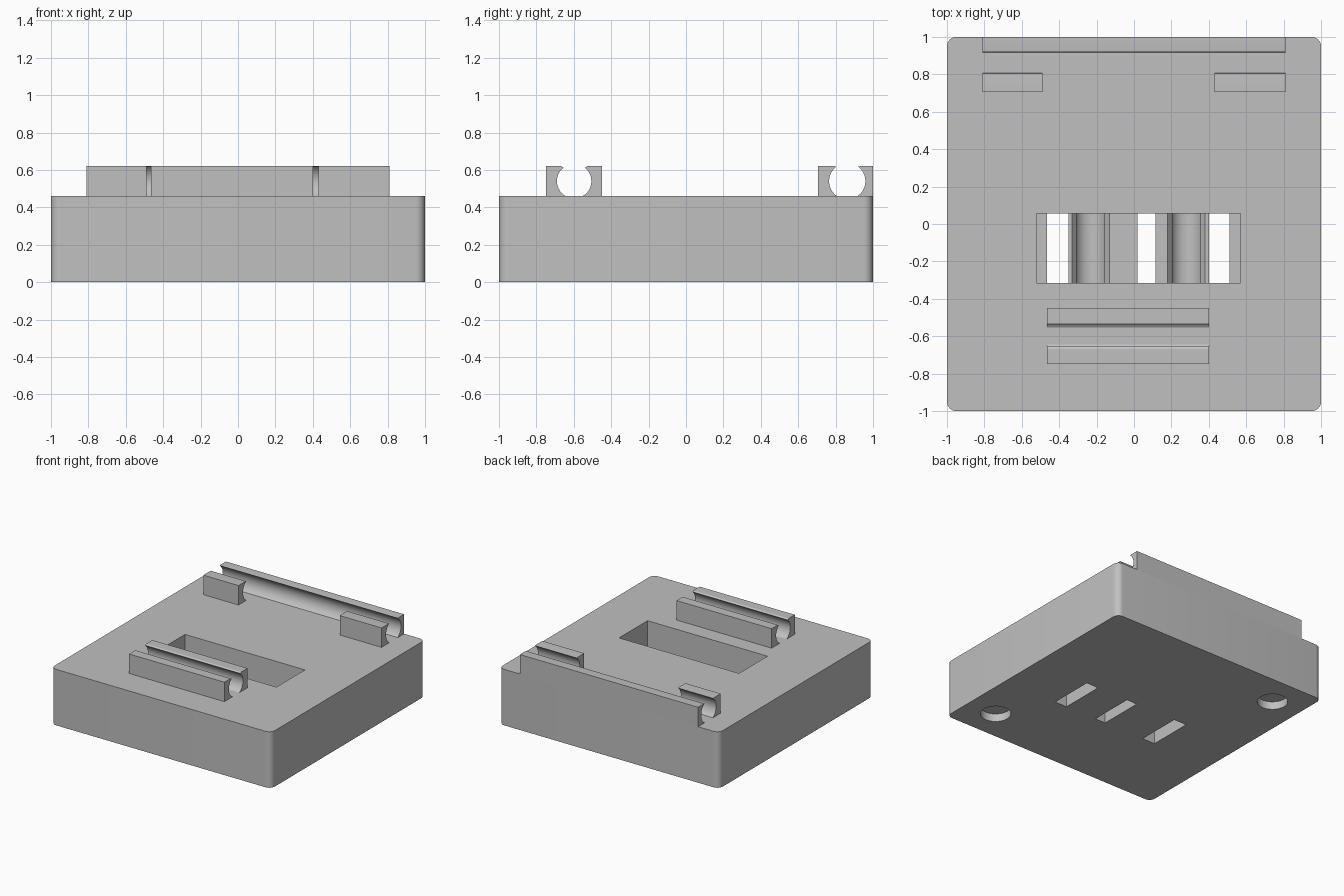
import bpy, bmesh, math

if "Cube" in bpy.data.objects:
    bpy.data.objects.remove(bpy.data.objects["Cube"], do_unlink=True)

grey = bpy.data.materials.new("plain_grey")
grey.use_nodes = True
colour = (0.53, 0.53, 0.53, 1)
grey.diffuse_color = colour
grey.node_tree.nodes["Principled BSDF"].inputs["Base Color"].default_value = colour

TOP, LIP = 0.46, 0.62          # base top and clip top
POCKET = (-0.315, 0.055)       # pocket extent along y
FLOOR = 0.2                    # pocket floor height


def add_object(name, bm):
    bmesh.ops.recalc_face_normals(bm, faces=bm.faces)
    mesh = bpy.data.meshes.new(name)
    bm.to_mesh(mesh)
    bm.free()
    mesh.materials.append(grey)
    obj = bpy.data.objects.new(name, mesh)
    bpy.context.collection.objects.link(obj)
    return obj


def prism(name, outline, axis, start, end):
    """Extrude an outline along the x, y or z axis."""
    place = {"x": lambda u, v: (start, u, v),
             "y": lambda u, v: (u, start, v),
             "z": lambda u, v: (u, v, start)}[axis]
    bm = bmesh.new()
    face = bm.faces.new([bm.verts.new(place(u, v)) for u, v in outline])
    out = bmesh.ops.extrude_face_region(bm, geom=[face])
    shift = [end - start if a == axis else 0 for a in "xyz"]
    verts = [g for g in out["geom"] if isinstance(g, bmesh.types.BMVert)]
    bmesh.ops.translate(bm, vec=shift, verts=verts)
    return add_object(name, bm)


def rectangle(u0, u1, v0, v1):
    return [(u0, v0), (u1, v0), (u1, v1), (u0, v1)]


def arc(cu, cv, r, a0, a1, steps):
    return [(cu + r * math.cos(a0 + (a1 - a0) * i / steps),
             cv + r * math.sin(a0 + (a1 - a0) * i / steps)) for i in range(steps + 1)]


def smooth(obj):
    bpy.ops.object.select_all(action="DESELECT")
    obj.select_set(True)
    bpy.context.view_layer.objects.active = obj
    bpy.ops.object.shade_smooth_by_angle(angle=math.radians(30))


def carve(body, cutter):
    mod = body.modifiers.new("cut", "BOOLEAN")
    mod.operation, mod.solver, mod.object = "DIFFERENCE", "EXACT", cutter
    graph = bpy.context.evaluated_depsgraph_get()
    mesh = bpy.data.meshes.new_from_object(body.evaluated_get(graph))
    body.modifiers.clear()
    body.data = mesh
    bpy.data.objects.remove(cutter, do_unlink=True)


# Base block with rounded vertical corners
corners = []
for i, (sx, sy) in enumerate([(1, 1), (-1, 1), (-1, -1), (1, -1)]):
    a = i * math.pi / 2
    corners += arc(sx * 0.95, sy * 0.95, 0.05, a, a + math.pi / 2, 8)
base = prism("base_block", corners, "z", 0, TOP)

# Pocket and its three through slots
carve(base, prism("pocket_cutter", rectangle(-0.52, 0.57, *POCKET), "z", FLOOR, 0.6))
for x0, x1 in [(-0.465, -0.35), (0.02, 0.115), (0.40, 0.51)]:
    carve(base, prism("slot_cutter", rectangle(x0, x1, *POCKET), "z", -0.1, 0.3))

# Round channels with flared mouths in the pocket floor
for cx in (-0.232, 0.28):
    neck, r, cz = 0.075, 0.085, 0.13
    a = math.acos(neck / r)
    mouth = [(cx - 0.1, FLOOR), (cx - 0.1, 0.25), (cx + 0.1, 0.25), (cx + 0.1, FLOOR)]
    outline = mouth + arc(cx, cz, r, a, -math.pi - a, 28)
    carve(base, prism("channel_cutter", outline, "y", *POCKET))

# Blind round holes underneath, on opposite corners
for s in (1, -1):
    ring = arc(s * 0.74, s * -0.74, 0.115, 0, 2 * math.pi, 40)[:-1]
    carve(base, prism("hole_cutter", ring, "z", -0.1, 0.065))
smooth(base)


def jaw(name, cy, r, side, depth, x0, x1):
    """One side of a round snap clip, standing on the base."""
    cz, neck = 0.54, 0.057
    a0 = math.acos(neck / r)
    a1 = math.asin((TOP - cz) / r)
    curve = arc(0, cz, r, a0, a1, 16)
    outline = [(depth, TOP), (depth, LIP), (0.07, LIP)] + curve
    smooth(prism(name, [(cy + side * u, v) for u, v in outline], "x", x0, x1))


# Front clip and rear clip
jaw("front_clip_outer_jaw", -0.598, 0.092, -1, 0.15, -0.465, 0.40)
jaw("front_clip_inner_jaw", -0.598, 0.092, 1, 0.15, -0.465, 0.40)
jaw("rear_clip_wall", 0.862, 0.097, 1, 0.138, -0.81, 0.81)
jaw("rear_clip_right_tab", 0.862, 0.097, -1, 0.155, -0.81, -0.49)
jaw("rear_clip_left_tab", 0.862, 0.097, -1, 0.155, 0.43, 0.81)
